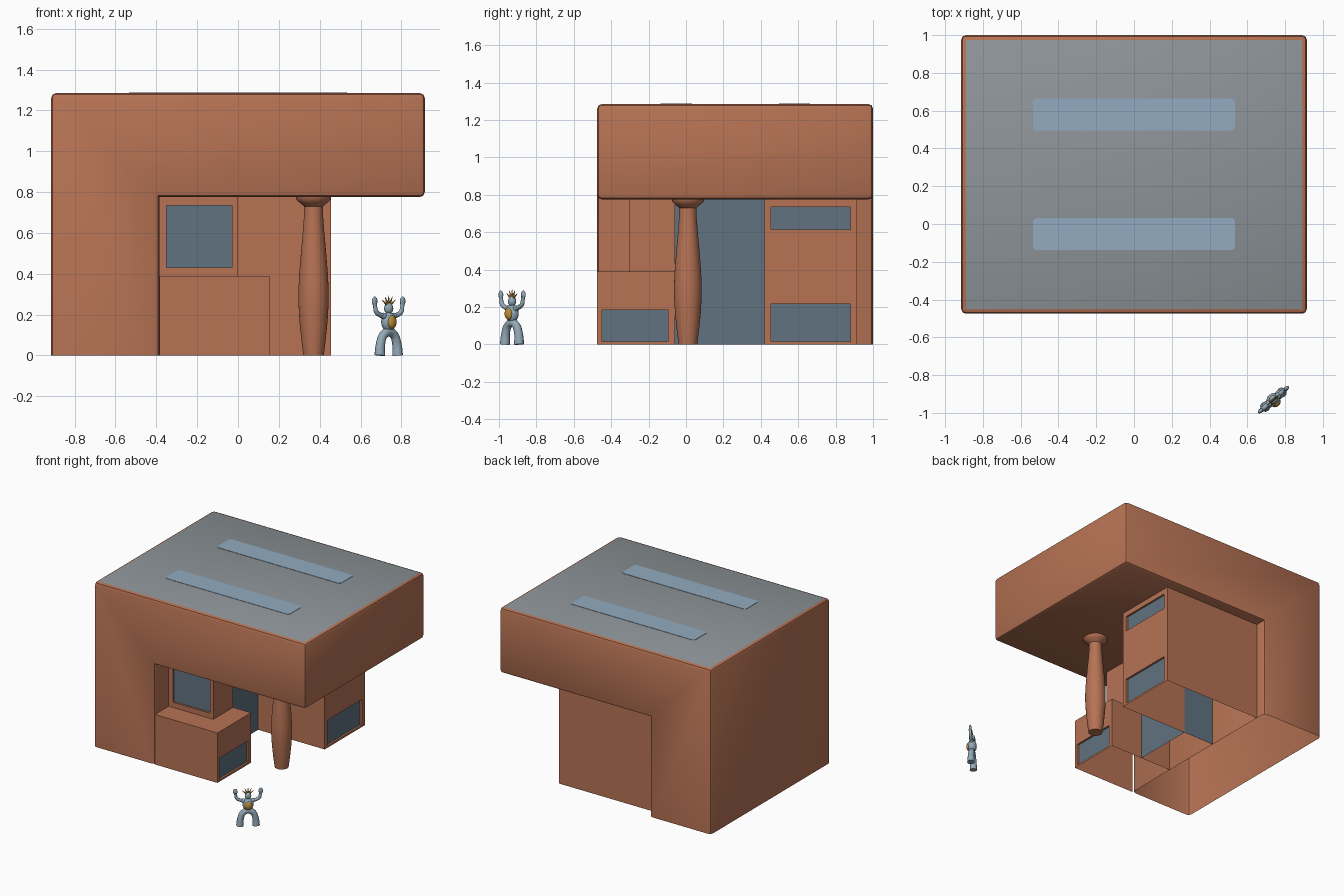
import bpy, bmesh, math
from mathutils import Vector, Matrix

if "Cube" in bpy.data.objects:
    bpy.data.objects.remove(bpy.data.objects["Cube"])

X, Y, Z = Vector((1, 0, 0)), Vector((0, 1, 0)), Vector((0, 0, 1))


def mat(name, r, g, b):
    m = bpy.data.materials.new(name)
    m.diffuse_color = (r, g, b, 1)
    m.use_nodes = True
    m.node_tree.nodes["Principled BSDF"].inputs["Base Color"].default_value = m.diffuse_color
    return m


CLAY = mat("clay", .47, .17, .088)
GLASS = mat("glass", .12, .17, .22)
ROOF = mat("roof_grey", .27, .30, .32)
SKY = mat("skylight_blue", .29, .41, .53)
BODY = mat("pale_blue", .29, .40, .48)
GOLD = mat("gold", .50, .27, .04)


def smooth(ob, deg=35):
    bpy.ops.object.select_all(action='DESELECT')
    ob.select_set(True)
    bpy.context.view_layer.objects.active = ob
    bpy.ops.object.shade_smooth_by_angle(angle=math.radians(deg))


def finish(bm, name, *mats):
    me = bpy.data.meshes.new(name)
    bm.to_mesh(me)
    bm.free()
    for m in mats:
        me.materials.append(m)
    ob = bpy.data.objects.new(name, me)
    bpy.context.collection.objects.link(ob)
    return ob


def panel(bm, o, u, us, vs, v=Z, depth=.015):
    """Wall split at us / vs; odd-odd cells become recessed windows."""
    o, n = Vector(o), u.cross(v)
    for i in range(len(us) - 1):
        for j in range(len(vs) - 1):
            uv = [(us[i], vs[j]), (us[i+1], vs[j]), (us[i+1], vs[j+1]), (us[i], vs[j+1])]
            c = [bm.verts.new(o + u * a + v * b) for a, b in uv]
            if i % 2 and j % 2:
                d = [bm.verts.new(p.co - n * depth) for p in c]
                bm.faces.new(d).material_index = 1
                for k in range(4):
                    m = (k + 1) % 4
                    bm.faces.new((c[k], c[m], d[m], d[k]))
            else:
                bm.faces.new(c)


def room(name, panels, *mats):
    bm = bmesh.new()
    for p in panels:
        panel(bm, *p)
    bmesh.ops.remove_doubles(bm, verts=bm.verts, dist=1e-5)
    return finish(bm, name, *mats)


# main shell: upside-down L profile, open below, rounded edges, grey roof
W, H, S, C, F, B = .915, 1.285, .775, -.385, -.475, 1.0
bm = bmesh.new()
prof = [(-W, 0), (C, 0), (C, S), (W, S), (W, H), (-W, H)]
face = bm.faces.new([bm.verts.new((x, F, z)) for x, z in prof])
ext = bmesh.ops.extrude_face_region(bm, geom=[face], use_keep_orig=True)
bmesh.ops.translate(bm, vec=(0, B - F, 0),
                    verts=[g for g in ext['geom'] if isinstance(g, bmesh.types.BMVert)])
bmesh.ops.recalc_face_normals(bm, faces=bm.faces)
low = [f for f in bm.faces if all(v.co.z < .001 for v in f.verts)]
bmesh.ops.delete(bm, geom=low, context='FACES_ONLY')
edges = [e for e in bm.edges if len(e.link_faces) == 2 and
         not all(abs(v.co.x - C) + abs(v.co.z - S) < .01 for v in e.verts)]
bmesh.ops.bevel(bm, geom=edges, offset=.025, segments=2, profile=.5, affect='EDGES')
for f in bm.faces:
    if f.normal.z > .99 and f.calc_area() > .5:
        f.material_index = 1
smooth(finish(bm, "main_shell", CLAY, ROOF))

# skylights with rounded corners
for i, y in enumerate((-.053, .58)):
    bm = bmesh.new()
    bmesh.ops.create_cube(bm, size=1, matrix=Matrix.Translation((0, y, H)) @
                          Matrix.Diagonal((1.07, .168, .005, 1)))
    up = [e for e in bm.edges if abs(e.verts[0].co.z - e.verts[1].co.z) > .002]
    bmesh.ops.bevel(bm, geom=up, offset=.02, segments=4, profile=.5, affect='EDGES')
    finish(bm, f"skylight_{i + 1}", SKY)

# low front room
room("lower_front_room", [
    ((0, F, 0), X, [C, .155], [0, .39]),
    ((.155, 0, 0), Y, [F, -.45, -.095, -.06], [0, .015, .185, .39]),
    ((0, -.06, 0), -X, [-.155, -C], [0, .39]),
    ((0, 0, .39), X, [C, .155], [F, -.06], Y)], CLAY, GLASS)

# upper front room standing on the low one
room("upper_front_room", [
    ((0, -.305, 0), X, [C, -.35, -.03, 0], [.39, .43, .735, S]),
    ((0, 0, 0), Y, [-.305, -.06], [.39, S]),
    ((0, -.06, 0), -X, [0, -C], [.39, S])], CLAY, GLASS)

# tall back room with two windows
room("back_room", [
    ((0, .42, 0), X, [-.12, .455], [0, S]),
    ((.455, 0, 0), Y, [.42, .455, .88, .915], [0, .015, .215, .615, .735, S]),
    ((0, .915, 0), -X, [-.455, -C], [0, S])], CLAY, GLASS)

# glazed entrance between the rooms
room("entrance_glass", [
    ((-.12, 0, 0), Y, [-.06, .42], [0, S]),
    ((0, .42, 0), -X, [.12, -C], [0, S])], GLASS)


def lathe(name, prof, loc, m, n=32):
    bm = bmesh.new()
    rings = [[bm.verts.new((loc[0] + r * math.cos(2 * math.pi * k / n),
                            loc[1] + r * math.sin(2 * math.pi * k / n), z))
              for k in range(n)] for r, z in prof]
    for a, b in zip(rings, rings[1:]):
        for k in range(n):
            q = (k + 1) % n
            bm.faces.new((a[k], a[q], b[q], b[k]))
    bm.faces.new(rings[0][::-1])
    bm.faces.new(rings[-1])
    ob = finish(bm, name, m)
    smooth(ob)
    return ob


# bulging pillar with flared cap
lathe("pillar", [(.05, 0), (.06, .08), (.069, .17), (.074, .26), (.074, .32), (.07, .4),
                 (.062, .5), (.053, .6), (.047, .68), (.046, .73), (.055, .737),
                 (.068, .748), (.083, .762), (.086, S)], (.37, .01), CLAY)

# figure, built facing -y and then turned
PLACE = Matrix.Translation((.738, -.93, 0)) @ Matrix.Rotation(math.radians(41), 4, 'Z')


def ball(name, loc, size, m):
    bm = bmesh.new()
    bmesh.ops.create_uvsphere(bm, u_segments=20, v_segments=12, radius=1,
                              matrix=PLACE @ Matrix.Translation(loc) @ Matrix.Diagonal((*size, 1)))
    smooth(finish(bm, name, m), 60)


def tube(name, pts, m):
    cu = bpy.data.curves.new(name, 'CURVE')
    cu.dimensions, cu.bevel_depth, cu.bevel_resolution = '3D', 1, 3
    cu.use_fill_caps, cu.resolution_u = True, 5
    sp = cu.splines.new('BEZIER')
    sp.bezier_points.add(len(pts) - 1)
    for p, (x, z, r) in zip(sp.bezier_points, pts):
        p.co, p.radius = (x, 0, z), r
        p.handle_left_type = p.handle_right_type = 'AUTO'
    cu.materials.append(m)
    ob = bpy.data.objects.new(name, cu)
    bpy.context.collection.objects.link(ob)
    ob.matrix_world = PLACE
    bpy.ops.object.select_all(action='DESELECT')
    ob.select_set(True)
    bpy.context.view_layer.objects.active = ob
    bpy.ops.object.convert(target='MESH')
    smooth(bpy.context.object, 50)


# legs as one arch, arms raised on both sides
tube("figure_legs", [(-.058, 0, .027), (-.052, .06, .023), (-.034, .1, .022), (0, .115, .022),
                     (.034, .1, .022), (.052, .06, .023), (.058, 0, .027)], BODY)
for s, side in ((-1, "left"), (1, "right")):
    tube(f"figure_{side}_arm", [(s * .025, .19, .013), (s * .055, .198, .012), (s * .08, .213, .012),
                                (s * .088, .24, .01), (s * .09, .255, .012)], BODY)
    ball(f"figure_{side}_hand", (s * .091, 0, .265), (.016, .01, .023), BODY)
    ball(f"figure_{side}_shoulder", (s * .033, 0, .193), (.017, .016, .016), BODY)
ball("figure_torso", (0, 0, .165), (.04, .033, .048), BODY)
ball("figure_belly_disc", (0, -.025, .163), (.026, .017, .032), GOLD)
ball("figure_head", (0, 0, .23), (.023, .022, .027), BODY)

# crown of splayed spikes
bm = bmesh.new()
for k in range(5):
    t = math.radians(-52 + 26 * k)
    bmesh.ops.create_cone(bm, cap_ends=True, segments=8, radius1=.007, radius2=.001, depth=.042,
                          matrix=PLACE @ Matrix.Translation((0, 0, .238)) @
                          Matrix.Rotation(t, 4, 'Y') @ Matrix.Translation((0, 0, .034)))
finish(bm, "figure_crown", GOLD)
